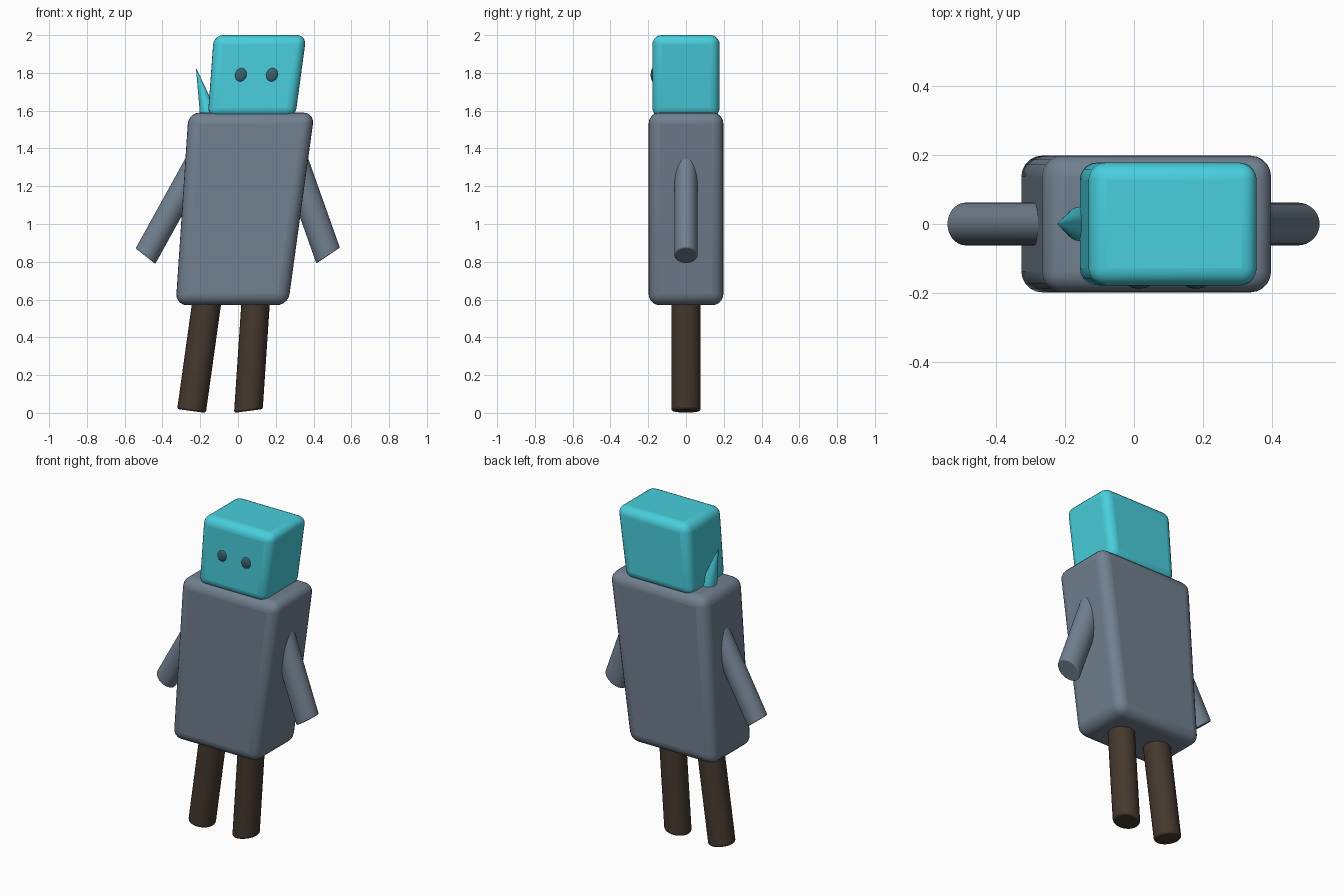
import bpy, bmesh, math
from mathutils import Vector

if "Cube" in bpy.data.objects:
    bpy.data.objects.remove(bpy.data.objects["Cube"])


def material(name, rgb):
    m = bpy.data.materials.new(name)
    m.diffuse_color = (*rgb, 1)
    m.use_nodes = True
    m.node_tree.nodes["Principled BSDF"].inputs["Base Color"].default_value = m.diffuse_color
    return m


SLATE = material("slate", (0.165, 0.215, 0.275))
CYAN = material("cyan", (0.065, 0.62, 0.72))
BROWN = material("brown", (0.06, 0.04, 0.027))
DARK = material("dark_teal", (0.04, 0.12, 0.15))


def finish(bm, name, mat, bevel=0.0, segments=4):
    bmesh.ops.recalc_face_normals(bm, faces=bm.faces)
    me = bpy.data.meshes.new(name)
    bm.to_mesh(me)
    bm.free()
    ob = bpy.data.objects.new(name, me)
    bpy.context.collection.objects.link(ob)
    me.materials.append(mat)
    if bevel:
        mod = ob.modifiers.new("round", 'BEVEL')
        mod.width, mod.segments = bevel, segments
        mod.limit_method, mod.angle_limit = 'ANGLE', math.radians(40)
    bpy.ops.object.select_all(action='DESELECT')
    ob.select_set(True)
    bpy.context.view_layer.objects.active = ob
    bpy.ops.object.shade_smooth_by_angle(angle=math.radians(40))
    return ob


def leaning_box(name, mat, bottom, top, z0, z1, half_y, bevel):
    """Box whose left and right edges differ at bottom and top."""
    bm = bmesh.new()
    bmesh.ops.create_cube(bm, size=2)
    for v in bm.verts:
        span, z = (top, z1) if v.co.z > 0 else (bottom, z0)
        v.co = (span[v.co.x > 0], v.co.y * half_y, z)
    return finish(bm, name, mat, bevel, 5)


def leaning_rod(name, mat, a, b, radius_y, axis, bevel=0.0, tip=1.0):
    """Rod between (x, z) points a and b; axis is the (x, z) half-width of its caps."""
    bm = bmesh.new()
    bmesh.ops.create_cone(bm, cap_ends=True, segments=32, radius1=1,
                          radius2=tip, depth=2)
    a, b = Vector((a[0], 0, a[1])), Vector((b[0], 0, b[1]))
    u = Vector((axis[0], 0, axis[1]))
    for v in bm.verts:
        x, y, z = v.co
        v.co = (b if z > 0 else a) + u * x + Vector((0, y * radius_y, 0))
    return finish(bm, name, mat, bevel, 3)


# Torso and head
leaning_box("torso", SLATE, (-0.33, 0.265), (-0.262, 0.405), 0.57, 1.59, 0.198, 0.06)
leaning_box("head", CYAN, (-0.16, 0.303), (-0.128, 0.362), 1.565, 2.0, 0.178, 0.05)

# Arms
leaning_rod("left_arm", SLATE, (-0.49, 0.83), (-0.20, 1.354), 0.062, (0.052, -0.041), 0.006)
leaning_rod("right_arm", SLATE, (0.477, 0.833), (0.293, 1.352), 0.062, (0.062, 0.042), 0.006)

# Legs
leaning_rod("left_leg", BROWN, (-0.246, 0.01), (-0.158, 0.64), 0.078, (0.076, -0.01), 0.012)
leaning_rod("right_leg", BROWN, (0.055, 0.01), (0.097, 0.64), 0.078, (0.076, 0.01), 0.012)

# Feather on the side of the head
leaning_rod("feather", CYAN, (-0.149, 1.56), (-0.222, 1.825), 0.055, (0.05, 0.008), tip=0.01)

# Eyes
for side, x in (("left", 0.015), ("right", 0.18)):
    bm = bmesh.new()
    bmesh.ops.create_uvsphere(bm, u_segments=24, v_segments=12, radius=1)
    for v in bm.verts:
        v.co = (x + v.co.x * 0.033 + v.co.z * 0.004, -0.173 + v.co.y * 0.014, 1.79 + v.co.z * 0.038)
    finish(bm, side + "_eye", DARK)
